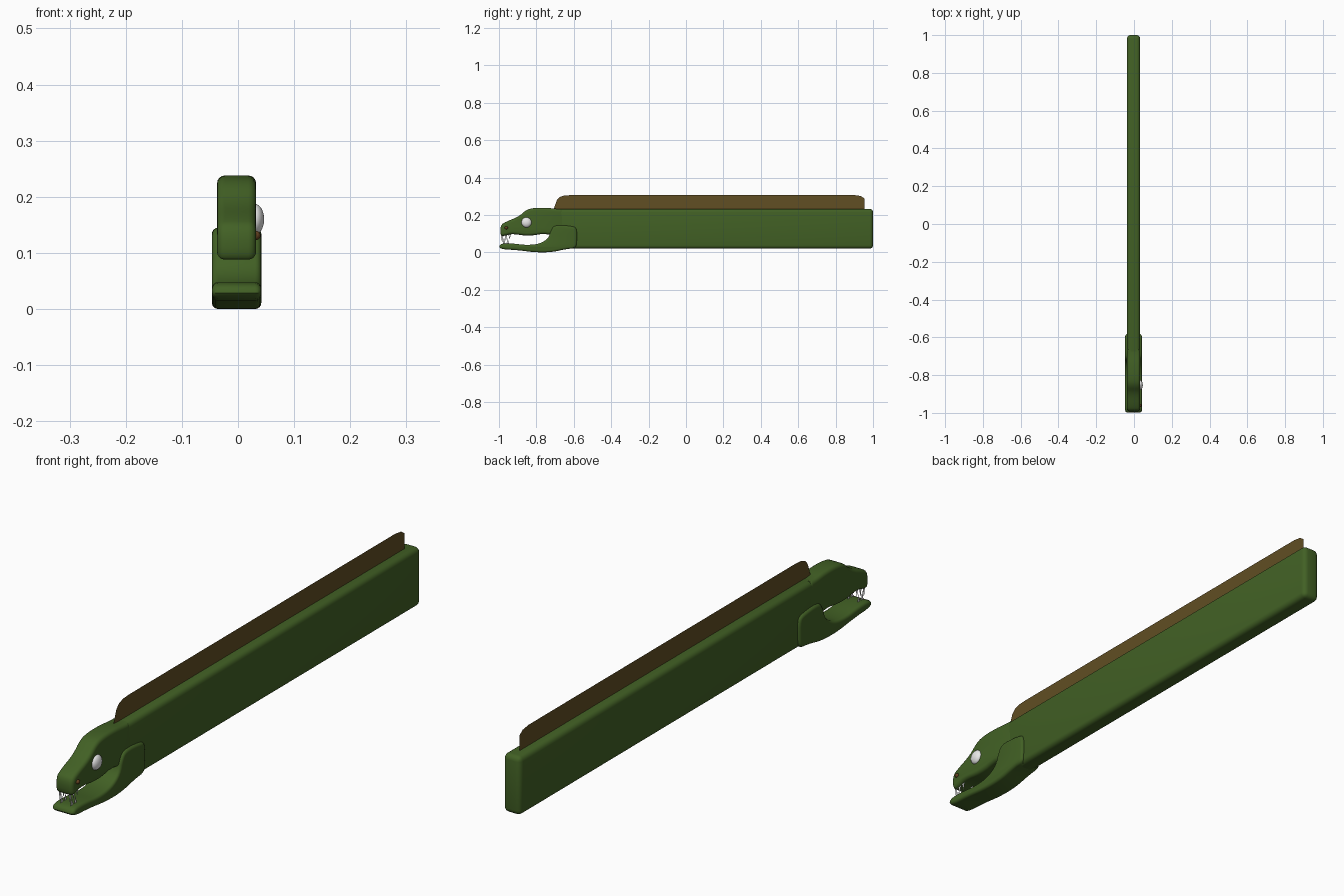
import bpy, bmesh, math
from mathutils import Matrix, Vector

if "Cube" in bpy.data.objects:
    bpy.data.objects.remove(bpy.data.objects["Cube"])

CX = -0.0025   # middle plane of the body


def mat(name, r, g, b):
    m = bpy.data.materials.new(name)
    m.diffuse_color = (r, g, b, 1)
    m.use_nodes = True
    m.node_tree.nodes["Principled BSDF"].inputs["Base Color"].default_value = m.diffuse_color
    return m


green = mat("moss green", 0.054, 0.118, 0.018)
brown = mat("fin brown", 0.12, 0.077, 0.017)
rust = mat("nostril brown", 0.13, 0.055, 0.015)
white = mat("white", 0.8, 0.8, 0.8)
black = mat("black", 0.005, 0.005, 0.005)


def add(name, mesh, *mats, smooth=True):
    ob = bpy.data.objects.new(name, mesh)
    bpy.context.collection.objects.link(ob)
    mesh.materials.clear()
    for m in mats:
        mesh.materials.append(m)
    if smooth:
        bpy.ops.object.select_all(action='DESELECT')
        ob.select_set(True)
        bpy.context.view_layer.objects.active = ob
        bpy.ops.object.shade_smooth_by_angle(angle=math.radians(40))
    return ob


def chaikin(pts, n=2):
    # rounds a closed profile by cutting its corners
    pts = [Vector(p) for p in pts]
    for _ in range(n):
        pts = [q for a, b in zip(pts, pts[1:] + pts[:1])
               for q in (a.lerp(b, 0.25), a.lerp(b, 0.75))]
    return pts


def slab(name, profile, half, bevel, material):
    # side profile (y, z) widened along x with rounded edges
    cu = bpy.data.curves.new(name, 'CURVE')
    cu.dimensions = '2D'
    cu.fill_mode = 'BOTH'
    pts = chaikin(profile)
    sp = cu.splines.new('POLY')
    sp.points.add(len(pts) - 1)
    for p, q in zip(sp.points, pts):
        p.co = (q.x, q.y, 0, 1)
    sp.use_cyclic_u = True
    cu.extrude = half - bevel
    cu.bevel_depth = bevel
    cu.bevel_resolution = 3
    cu.offset = -bevel
    tmp = bpy.data.objects.new("temp", cu)
    bpy.context.collection.objects.link(tmp)
    dg = bpy.context.evaluated_depsgraph_get()
    me = bpy.data.meshes.new_from_object(tmp.evaluated_get(dg))
    bpy.data.objects.remove(tmp)
    me.transform(Matrix(((0, 0, 1, CX), (1, 0, 0, 0), (0, 1, 0, 0), (0, 0, 0, 1))))
    bm = bmesh.new()
    bm.from_mesh(me)
    bmesh.ops.remove_doubles(bm, verts=bm.verts, dist=1e-5)
    bmesh.ops.recalc_face_normals(bm, faces=bm.faces)
    bm.to_mesh(me)
    bm.free()
    return add(name, me, material)


# long rounded body
bm = bmesh.new()
bmesh.ops.create_cube(bm, size=1)
bmesh.ops.scale(bm, vec=(0.069, 1.70, 0.212), verts=bm.verts)
bmesh.ops.translate(bm, vec=(CX, 0.15, 0.126), verts=bm.verts)
bmesh.ops.bevel(bm, geom=bm.edges[:], offset=0.018, segments=4, profile=0.5, affect='EDGES')
me = bpy.data.meshes.new("body")
bm.to_mesh(me)
bm.free()
add("body", me, green)

# upper head
slab("head", [(-0.992, 0.088), (-0.992, 0.145), (-0.965, 0.163), (-0.895, 0.19),
              (-0.855, 0.228), (-0.81, 0.238), (-0.74, 0.238), (-0.69, 0.232),
              (-0.65, 0.232), (-0.65, 0.06), (-0.74, 0.104), (-0.84, 0.086),
              (-0.93, 0.1), (-0.97, 0.088)], 0.0348, 0.014, green)

# lower jaw with cheek
slab("jaw", [(-1.0, 0.017), (-0.9, 0.012), (-0.81, 0.0), (-0.72, 0.0), (-0.64, 0.018),
             (-0.588, 0.022), (-0.583, 0.06), (-0.583, 0.125), (-0.60, 0.14),
             (-0.70, 0.148), (-0.722, 0.12), (-0.735, 0.075), (-0.78, 0.046),
             (-0.85, 0.038), (-0.93, 0.048), (-0.995, 0.047)], 0.044, 0.011, green)

# paper-thin back fin
fin = [(-0.71, 0.225), (-0.69, 0.28), (-0.675, 0.296), (-0.65, 0.304), (-0.61, 0.306),
       (0.90, 0.306), (0.935, 0.301), (0.953, 0.288), (0.955, 0.225)]
me = bpy.data.meshes.new("back_fin")
me.from_pydata([(CX, y, z) for y, z in fin], [], [list(range(len(fin)))])
add("back_fin", me, brown, smooth=False)

# flat teeth, upper and lower, on both sides of the mouth
verts, faces = [], []
for x in (CX - 0.02, CX + 0.02):
    for y, base, tip in ((-0.983, 0.095, 0.052), (-0.963, 0.097, 0.06), (-0.943, 0.102, 0.068),
                         (-0.973, 0.042, 0.08), (-0.953, 0.042, 0.075)):
        n = len(verts)
        verts += [(x, y - 0.008, base), (x, y + 0.008, base), (x, y, tip)]
        faces.append((n, n + 1, n + 2))
me = bpy.data.meshes.new("teeth")
me.from_pydata(verts, [], faces)
add("teeth", me, white, smooth=False)


def button(name, loc, size, *mats, cap=2.0):
    # flattened ball with its pole on +x; faces near the pole get the second colour
    bm = bmesh.new()
    bmesh.ops.create_uvsphere(bm, u_segments=24, v_segments=24, radius=1)
    bmesh.ops.rotate(bm, matrix=Matrix.Rotation(math.pi / 2, 3, 'Y'), verts=bm.verts)
    for f in bm.faces:
        f.material_index = int(f.calc_center_median().x > cap)
    bmesh.ops.scale(bm, vec=size, verts=bm.verts)
    bmesh.ops.translate(bm, vec=loc, verts=bm.verts)
    me = bpy.data.meshes.new(name)
    bm.to_mesh(me)
    bm.free()
    add(name, me, *mats)


# single eye with pupil, and nostril, on the right side
button("eye", (0.0305, -0.853, 0.160), (0.016, 0.027, 0.027), white, black, cap=0.87)
button("nostril", (0.032, -0.961, 0.131), (0.008, 0.009, 0.008), rust)
